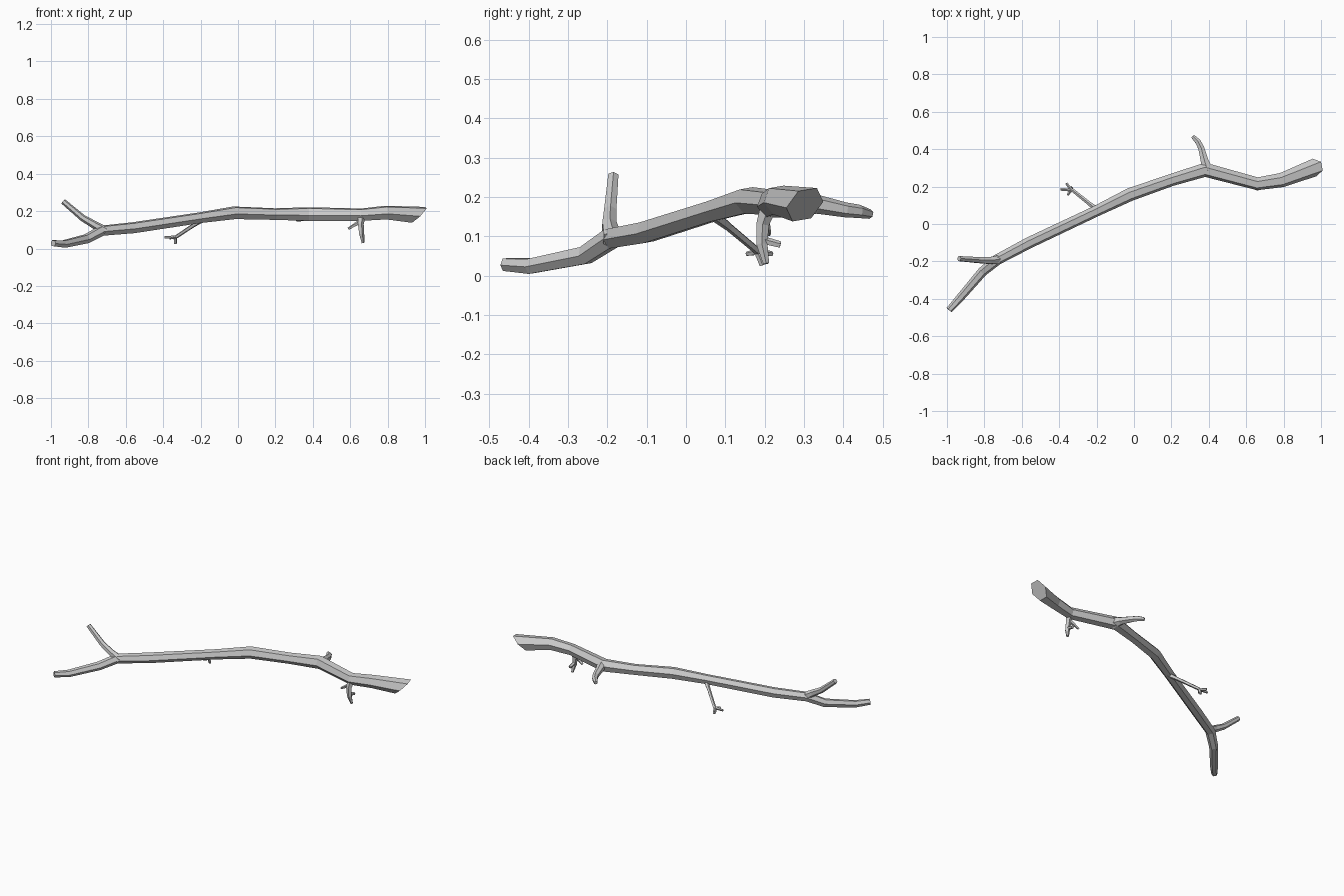
import bpy, bmesh, math
from mathutils import Vector


def tube(name, pts, sides, slant=0.0, turn=0.0):
    """Faceted tapering limb through (x, y, z, radius) points, capped at both ends."""
    pos = [Vector(p[:3]) for p in pts]
    bm = bmesh.new()
    rings, u = [], None
    for i, p in enumerate(pos):
        a = (p - pos[i - 1]).normalized() if i else Vector()
        b = (pos[i + 1] - p).normalized() if i < len(pos) - 1 else Vector()
        t = (a + b).normalized()
        if u is None:
            ref = Vector((0, 0, 1)) if abs(t.z) < 0.9 else Vector((1, 0, 0))
            u = ref
        u = (u - t * u.dot(t)).normalized()
        v = t.cross(u)
        ring = []
        for k in range(sides):
            ang = 2 * math.pi * k / sides + turn
            off = (u * math.cos(ang) + v * math.sin(ang)) * pts[i][3]
            if i == 0:
                off -= t * off.z * slant      # slanted break at the thick end
            ring.append(bm.verts.new(p + off))
        rings.append(ring)
    for r, s in zip(rings, rings[1:]):
        for k in range(sides):
            n = (k + 1) % sides
            bm.faces.new((r[k], r[n], s[n], s[k]))
    bm.faces.new(rings[0][::-1])
    bm.faces.new(rings[-1])
    bmesh.ops.recalc_face_normals(bm, faces=bm.faces)
    me = bpy.data.meshes.new(name)
    bm.to_mesh(me)
    bm.free()
    ob = bpy.data.objects.new(name, me)
    bpy.context.collection.objects.link(ob)
    return ob


# Main limb, thick broken end to thin end
tube("main_branch", [
    (0.965, 0.302, 0.18, 0.048), (0.79, 0.235, 0.192, 0.039),
    (0.66, 0.215, 0.181, 0.035), (0.38, 0.29, 0.184, 0.039),
    (0.20, 0.235, 0.184, 0.033), (-0.02, 0.158, 0.191, 0.036),
    (-0.20, 0.07, 0.165, 0.030), (-0.56, -0.10, 0.111, 0.031),
    (-0.73, -0.19, 0.095, 0.029), (-0.81, -0.255, 0.052, 0.026),
    (-0.93, -0.395, 0.024, 0.022), (-0.988, -0.46, 0.028, 0.018)],
    6, slant=0.9, turn=0.35)

# Side branches
tube("upper_fork", [(-0.71, -0.187, 0.092, 0.026), (-0.77, -0.195, 0.128, 0.021),
                    (-0.83, -0.193, 0.163, 0.018), (-0.935, -0.185, 0.252, 0.015)], 6)
tube("rear_branch", [(0.395, 0.285, 0.183, 0.036), (0.378, 0.335, 0.181, 0.024),
                     (0.36, 0.405, 0.167, 0.019), (0.342, 0.44, 0.163, 0.017),
                     (0.315, 0.468, 0.156, 0.012)], 6)

# Thin twig with three tips
fork = (-0.325, 0.178, 0.066, 0.010)
tube("thin_twig", [(-0.19, 0.07, 0.155, 0.016), (-0.24, 0.11, 0.123, 0.011), fork,
                   (-0.345, 0.188, 0.055, 0.009)], 5)
for i, tip in enumerate([(-0.393, 0.185, 0.06, 0.007), (-0.362, 0.218, 0.055, 0.007),
                         (-0.335, 0.195, 0.026, 0.008), (-0.355, 0.155, 0.055, 0.006)]):
    tube(f"thin_twig_tip_{i + 1}", [(-0.335, 0.182, 0.06, 0.009), tip], 5)

# Hanging twig with two stubs
tube("hanging_twig", [(0.66, 0.21, 0.175, 0.022), (0.655, 0.195, 0.13, 0.017),
                      (0.66, 0.193, 0.08, 0.015), (0.668, 0.204, 0.03, 0.008)], 5)
tube("hanging_stub_side", [(0.655, 0.2, 0.145, 0.012), (0.59, 0.21, 0.105, 0.007)], 5)
tube("hanging_stub_rear", [(0.658, 0.193, 0.09, 0.011), (0.66, 0.24, 0.078, 0.009)], 5)
